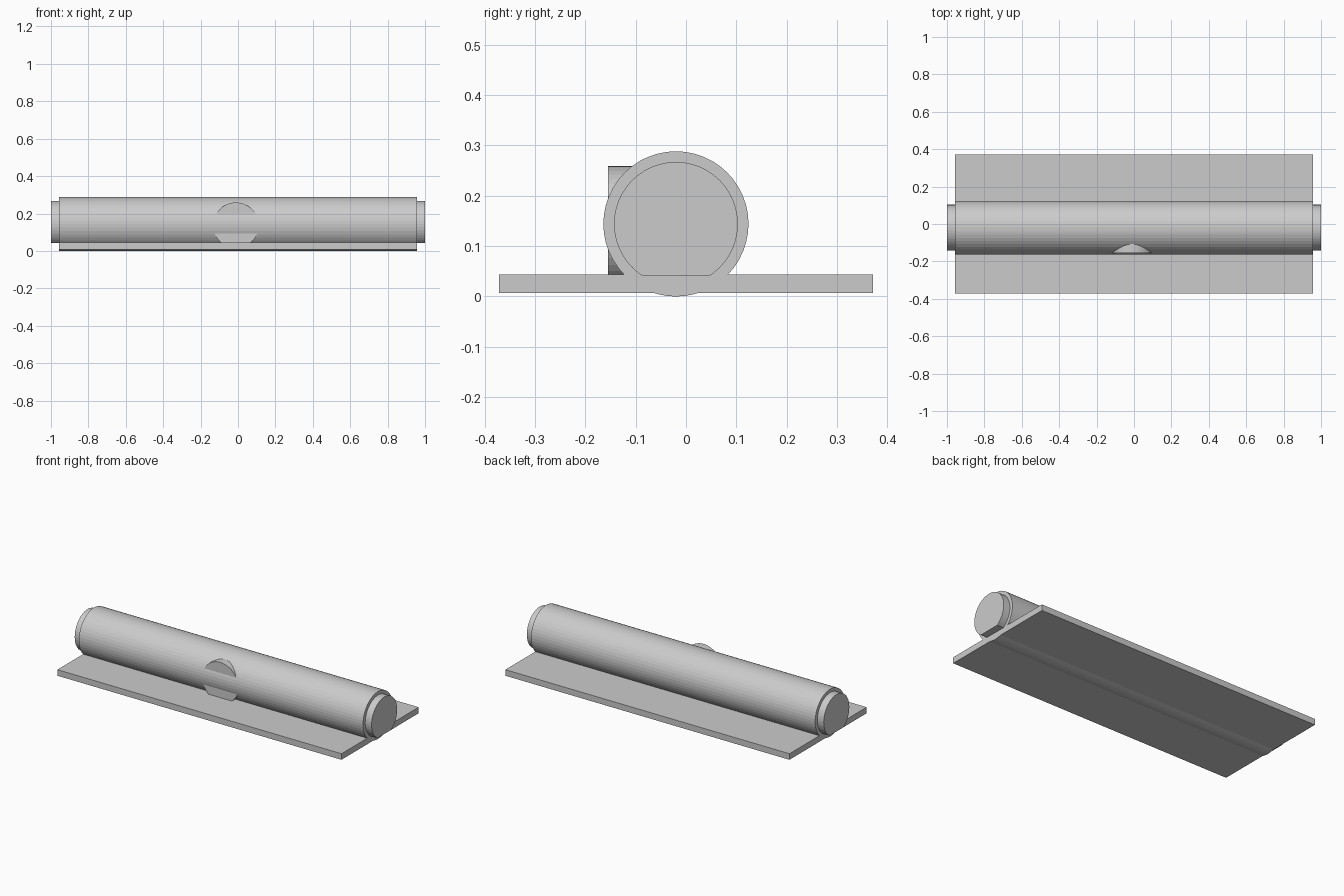
import bpy, bmesh
from math import sin, cos, tau

if "Cube" in bpy.data.objects:
    bpy.data.objects.remove(bpy.data.objects["Cube"])

AXIS_Y, AXIS_Z = -0.02, 0.1442
SIDES = 48


def prism(name, ring, push):
    """Solid made from a closed ring of 3D points extruded along push."""
    bm = bmesh.new()
    face = bm.faces.new([bm.verts.new(p) for p in ring])
    out = bmesh.ops.extrude_face_region(bm, geom=[face], use_keep_orig=True)
    moved = [g for g in out["geom"] if isinstance(g, bmesh.types.BMVert)]
    bmesh.ops.translate(bm, verts=moved, vec=push)
    bmesh.ops.recalc_face_normals(bm, faces=bm.faces)
    mesh = bpy.data.meshes.new(name)
    bm.to_mesh(mesh)
    bm.free()
    obj = bpy.data.objects.new(name, mesh)
    bpy.context.collection.objects.link(obj)
    return obj


def circle(cu, cv, r):
    return [(cu + r * cos(tau * i / SIDES), cv + r * sin(tau * i / SIDES))
            for i in range(SIDES)]


# Flat base plate
prism("base_plate",
      [(-0.957, -0.371, 0.007), (0.957, -0.371, 0.007),
       (0.957, 0.371, 0.007), (-0.957, 0.371, 0.007)], (0, 0, 0.037))

# Long main barrel, just poking through the plate underneath
prism("main_barrel",
      [(-0.957, y, z) for y, z in circle(AXIS_Y, AXIS_Z, 0.1442)],
      (1.914, 0, 0))

# Narrower end caps with a flat underside
FLAT_Z = 0.042
half = (0.123 ** 2 - (AXIS_Z - FLAT_Z) ** 2) ** 0.5
profile = [p for p in circle(AXIS_Y, AXIS_Z, 0.123) if p[1] > FLAT_Z + 0.001]
split = next(i for i, p in enumerate(profile) if p[1] < AXIS_Z and p[0] > AXIS_Y)
profile[split:split] = [(AXIS_Y - half, FLAT_Z), (AXIS_Y + half, FLAT_Z)]
for side, sx in (("left", -1), ("right", 1)):
    prism("end_cap_" + side, [(sx * 0.94, y, z) for y, z in profile],
          (sx * 0.06, 0, 0))

# Round boss set into the front of the barrel
prism("front_boss", [(x, -0.155, z) for x, z in circle(-0.011, 0.137, 0.122)],
      (0, 0.135, 0))
